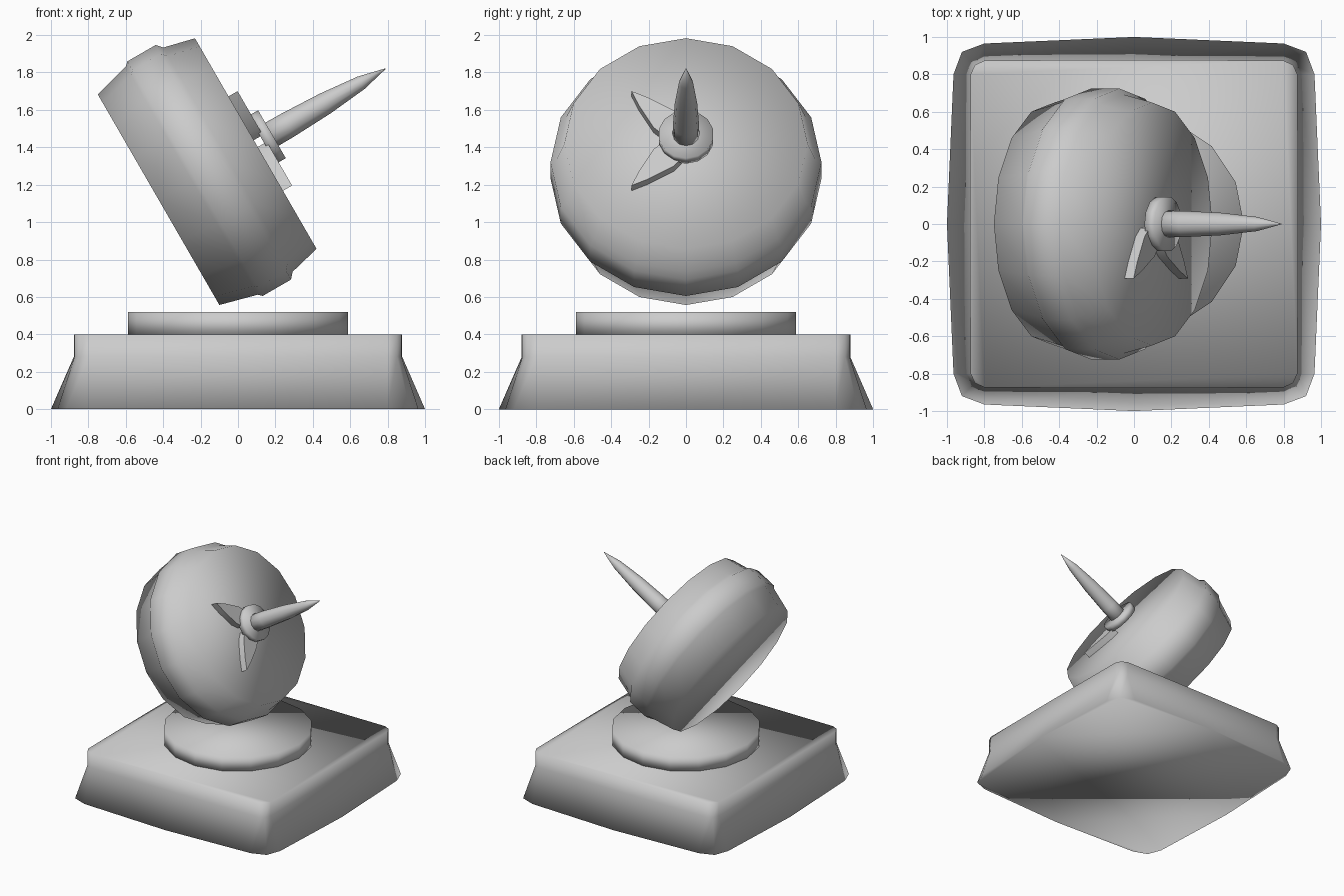
import bpy, math
from mathutils import Matrix, Vector

if "Cube" in bpy.data.objects:
    bpy.data.objects.remove(bpy.data.objects["Cube"])

# Dial frame: local z runs out of the front face, tilted 30 degrees above +x
DIAL = Matrix.Translation((0.095, 0, 1.42)) @ Matrix.Rotation(math.radians(60), 4, 'Y')


def make(name, verts, faces, matrix=None):
    mesh = bpy.data.meshes.new(name)
    mesh.from_pydata([tuple(matrix @ Vector(v)) if matrix else v for v in verts], [], faces)
    mesh.polygons.foreach_set("use_smooth", [True] * len(mesh.polygons))
    mesh.update()
    obj = bpy.data.objects.new(name, mesh)
    bpy.context.collection.objects.link(obj)
    return obj


def loft(name, rings, matrix=None):
    """Stack closed rings of equal length and cap both ends."""
    n = len(rings[0])
    verts = [v for ring in rings for v in ring]
    faces = [(k * n + i, k * n + (i + 1) % n, (k + 1) * n + (i + 1) % n, (k + 1) * n + i)
             for k in range(len(rings) - 1) for i in range(n)]
    faces += [tuple(reversed(range(n))), tuple(range(len(verts) - n, len(verts)))]
    return make(name, verts, faces, matrix)


def lathe(name, profile, sides, matrix=None):
    """Turn a list of (radius, height) points."""
    return loft(name, [[(r * math.cos(2 * math.pi * i / sides),
                         r * math.sin(2 * math.pi * i / sides), z) for i in range(sides)]
                       for r, z in profile], matrix)


def square_ring(mid, side, corner, end, z):
    """Bulged square with clipped corners, four-fold symmetric."""
    quarter = [(mid, 0), (side, end), (corner, corner), (end, side)]
    ring = []
    for k in range(4):
        c, s = [(1, 0), (0, 1), (-1, 0), (0, -1)][k]
        ring += [(c * x - s * y, s * x + c * y, z) for x, y in quarter]
    return ring


# Flared square base
loft("base", [square_ring(1.0, 0.965, 0.92, 0.80, 0.0),
              square_ring(0.878, 0.874, 0.85, 0.80, 0.28),
              square_ring(0.878, 0.874, 0.85, 0.80, 0.40)])

# Round plinth
lathe("plinth", [(0.588, 0.39), (0.588, 0.52)], 16)

# Tilted drum with raised middle band
lathe("dial_drum", [(0.65, -0.60), (0.705, -0.395), (0.724, -0.375), (0.724, -0.20),
                    (0.692, -0.172), (0.65, 0.0)], 16, DIAL)

# Hub and long spike on the dial axis
lathe("hub", [(0.148, 0.04), (0.148, 0.10)], 14, DIAL)
lathe("spike", [(0.072, 0.05), (0.07, 0.20), (0.06, 0.43), (0.038, 0.65), (0.002, 0.80)], 12, DIAL)

# Two pointed hands lying on the face, towards the front
outline = [(0.10, -0.07), (0.17, -0.075), (0.32, -0.035), (0.412, 0),
           (0.32, 0.035), (0.17, 0.075), (0.10, 0.07)]
for label, angle in (("upper_hand", 225), ("lower_hand", 315)):
    turn = DIAL @ Matrix.Rotation(math.radians(angle), 4, 'Z')
    hand = loft(label, [[(x, y, z) for x, y in outline] for z in (-0.03, 0.056)], turn)
    bpy.context.view_layer.objects.active = hand
    bpy.ops.object.select_all(action='DESELECT')
    hand.select_set(True)
    bpy.ops.object.shade_smooth_by_angle(angle=math.radians(50))
